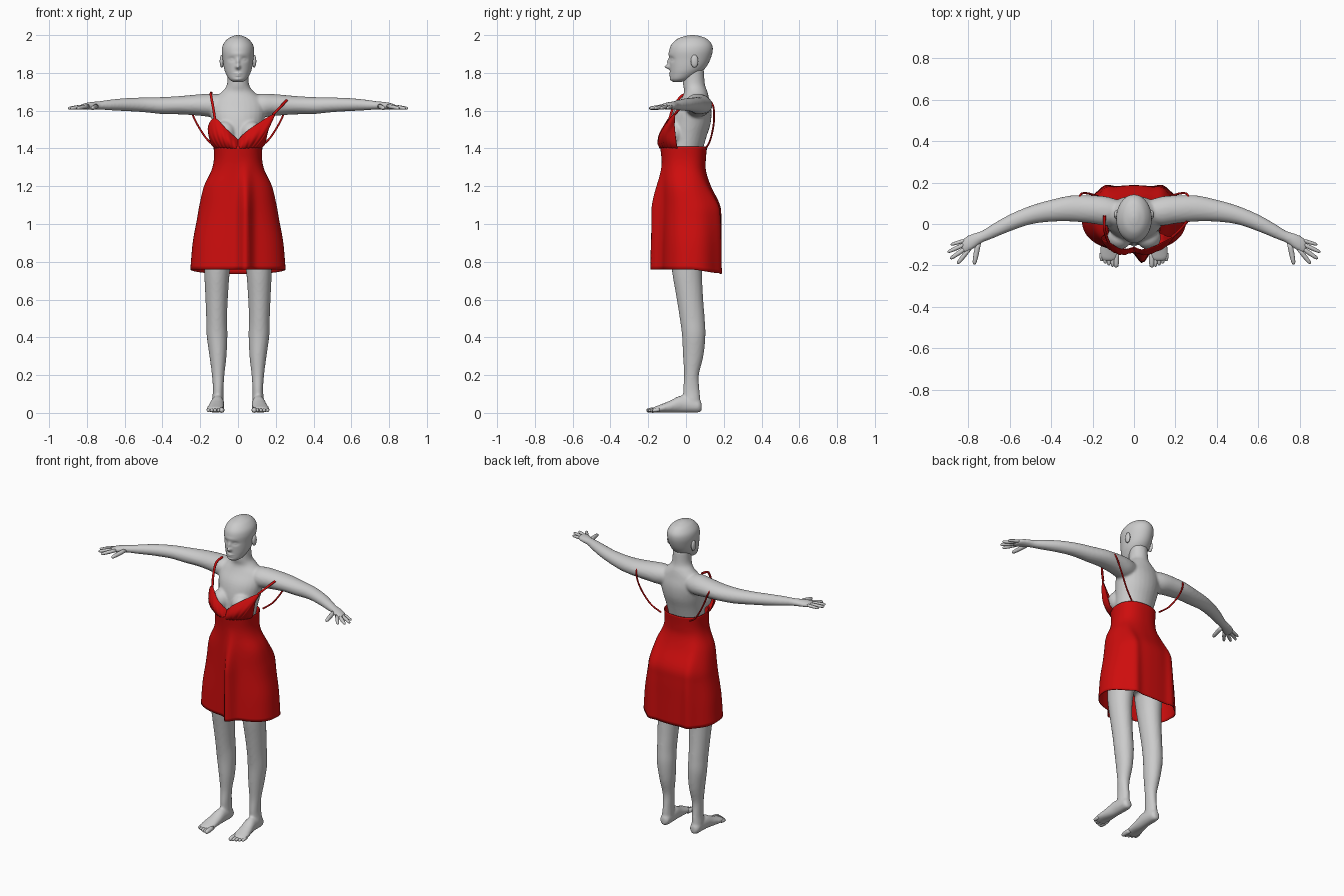
import bpy, bmesh, math
from mathutils import Vector

cube = bpy.data.objects.get("Cube")
if cube:
    bpy.data.objects.remove(cube, do_unlink=True)


def material(name, rgb):
    m = bpy.data.materials.new(name)
    m.use_nodes = True
    m.diffuse_color = (*rgb, 1)
    bsdf = m.node_tree.nodes["Principled BSDF"]
    bsdf.inputs["Base Color"].default_value = (*rgb, 1)
    bsdf.inputs["Roughness"].default_value = 0.7
    return m


SKIN = material("grey skin", (0.6, 0.6, 0.6))
RED = material("red cloth", (0.62, 0.004, 0.004))


def finish(bm, name, mat):
    bmesh.ops.recalc_face_normals(bm, faces=bm.faces)
    for f in bm.faces:
        f.smooth = True
    me = bpy.data.meshes.new(name)
    bm.to_mesh(me)
    bm.free()
    me.materials.append(mat)
    ob = bpy.data.objects.new(name, me)
    bpy.context.collection.objects.link(ob)
    return ob


def spline(rows, steps):
    """Smooth Catmull-Rom interpolation of rows of numbers."""
    out = []
    for i in range(len(rows) - 1):
        a, b, c, d = (rows[max(0, min(len(rows) - 1, i + k))] for k in (-1, 0, 1, 2))
        for s in range(steps):
            t = s / steps
            out.append([q + t * ((r - p) + t * ((2 * p - 5 * q + 4 * r - w)
                        + t * (3 * (q - r) + w - p))) / 2 for p, q, r, w in zip(a, b, c, d)])
    return out + [list(rows[-1])]


def grid(bm, pts, closed):
    """Skin a list of point rows with quads."""
    vs = [[bm.verts.new(p) for p in row] for row in pts]
    n = len(vs[0])
    for a, b in zip(vs, vs[1:]):
        for j in range(n if closed else n - 1):
            k = (j + 1) % n
            bm.faces.new((a[j], a[k], b[k], b[j]))
    return vs


def tube(bm, rings):
    """Closed tube with both ends capped."""
    vs = grid(bm, rings, True)
    bm.faces.new(vs[0])
    bm.faces.new(vs[-1])
    return [v for ring in vs for v in ring]


def loft(bm, axis, rows, side=1, n=28, steps=4):
    """Tube along an axis; rows are (position on axis, two centres, two radii)."""
    rings = []
    for t, c1, c2, r1, r2 in spline(rows, steps):
        ring = []
        for j in range(n):
            a = math.tau * j / n
            p = [c1 + r1 * math.cos(a), c2 + r2 * math.sin(a)]
            p.insert("xyz".index(axis), t)
            ring.append((p[0] * side, p[1], p[2]))
        rings.append(ring)
    return tube(bm, rings)


def ball(bm, centre, size):
    for v in bmesh.ops.create_icosphere(bm, subdivisions=3, radius=1)["verts"]:
        v.co = Vector(centre) + Vector(size) * v.co


def digit(bm, a, b, r, side):
    """Tapered finger or toe with a rounded tip."""
    a, b = Vector((a[0] * side, *a[1:])), Vector((b[0] * side, *b[1:]))
    turn = (b - a).to_track_quat("Z", "Y")
    rings = []
    for t, k in ((0, 1), (.3, 1), (.5, 1.03), (.75, .9), (.9, .78), (.97, .5), (1, .1)):
        rings.append([a.lerp(b, t) + turn @ Vector((r * k * math.cos(q), r * k * math.sin(q), 0))
                      for q in (math.tau * j / 12 for j in range(12))])
    tube(bm, rings)


# Torso and neck
body = bmesh.new()
loft(body, "z", [(.86, 0, .03, .09, .06), (.92, 0, .03, .14, .095), (1.0, 0, .03, .17, .115),
                 (1.1, 0, .02, .16, .11), (1.25, 0, -.01, .113, .09), (1.35, 0, -.012, .113, .092),
                 (1.45, 0, .005, .122, .1), (1.53, 0, .022, .135, .108), (1.6, 0, .035, .145, .1),
                 (1.66, 0, .048, .13, .075), (1.7, 0, .052, .085, .062),
                 (1.74, 0, .042, .058, .058), (1.82, 0, .04, .055, .055)])

# Head, with the face pushed in and out by soft bumps (x, z, width, height, depth)
head = bmesh.new()
shape = loft(head, "z", [(1.752, 0, -.045, .025, .022), (1.768, 0, -.027, .048, .054),
                         (1.8, 0, -.004, .066, .08), (1.83, 0, .01, .075, .096),
                         (1.87, 0, .02, .081, .108), (1.915, 0, .026, .086, .115),
                         (1.95, 0, .03, .079, .107), (1.98, 0, .033, .055, .078),
                         (1.995, 0, .034, .026, .038), (2, 0, .034, .006, .008)], n=88, steps=8)
FACE = [(0, 1.832, .011, .011, .026), (0, 1.858, .008, .018, .012), (0, 1.9, .035, .01, .003),
        (0, 1.797, .018, .005, .008), (0, 1.786, .015, .004, .007), (0, 1.765, .02, .009, .005)]
for s in (1, -1):
    FACE += [(s * .034, 1.872, .015, .011, -.01), (s * .034, 1.871, .009, .006, .007)]
for v in shape:
    if v.co.y < 0:
        x, z = v.co.x, v.co.z
        v.co.y -= sum(d * math.exp(-((x - fx) / w) ** 2 - ((z - fz) / h) ** 2)
                      for fx, fz, w, h, d in FACE)
finish(head, "head", SKIN)

for s, word in ((1, "left"), (-1, "right")):
    ear = bmesh.new()
    ball(ear, (s * .086, .045, 1.862), (.011, .02, .034))
    finish(ear, word + "_ear", SKIN)
    # Breast
    ball(body, (s * .07, -.065, 1.48), (.06, .058, .065))
    # Arm and palm
    loft(body, "x", [(.06, .06, 1.63, .05, .05), (.13, .062, 1.628, .07, .062),
                     (.2, .07, 1.63, .068, .057), (.3, .075, 1.629, .063, .049),
                     (.4, .064, 1.627, .053, .045), (.5, .043, 1.631, .045, .039),
                     (.6, .005, 1.632, .041, .034), (.68, -.034, 1.63, .035, .028),
                     (.735, -.062, 1.628, .029, .022), (.78, -.085, 1.626, .038, .02),
                     (.815, -.102, 1.622, .039, .016), (.832, -.106, 1.62, .026, .01)], s)
    # Fingers, little finger first, thumb last
    fingers = bmesh.new()
    for a, b, r in [((.805, -.076), (.885, -.1), .009), ((.81, -.095), (.9, -.136), .01),
                    ((.805, -.112), (.887, -.168), .0105), ((.795, -.12), (.852, -.192), .0105),
                    ((.75, -.085), (.772, -.196), .0125)]:
        digit(fingers, (*a, 1.624), (*b, 1.612), r, s)
    finish(fingers, word + "_fingers", SKIN)
    # Leg
    loft(body, "z", [(.02, .107, .035, .026, .036), (.06, .107, .032, .031, .044),
                     (.12, .105, .028, .028, .044), (.2, .105, .029, .033, .039),
                     (.3, .106, .038, .045, .054), (.41, .111, .041, .055, .062),
                     (.5, .113, .033, .055, .066), (.62, .113, .019, .06, .071),
                     (.75, .111, .006, .068, .08), (.86, .104, .01, .078, .092),
                     (.98, .09, .025, .08, .1)], s)
    # Foot
    loft(body, "y", [(.083, .107, .032, .014, .02), (.068, .107, .036, .03, .034),
                     (.02, .107, .042, .034, .041), (-.03, .109, .046, .036, .045),
                     (-.08, .114, .034, .041, .033), (-.13, .119, .024, .046, .022),
                     (-.165, .12, .017, .042, .016), (-.178, .12, .015, .03, .01)], s)
    # Toes, big toe first
    toes = bmesh.new()
    for i, tip in enumerate((-.21, -.207, -.2, -.191, -.179)):
        x = .086 + .0175 * i
        digit(toes, (x, -.14, .018), (x, tip, .012), .014 if i == 0 else .01, s)
    finish(toes, word + "_toes", SKIN)

# Fuse torso and limbs into one skin, once
body_ob = finish(body, "body", SKIN)
fuse = body_ob.modifiers.new("fuse", "REMESH")
fuse.mode = "VOXEL"
fuse.voxel_size = 0.008
fuse.use_smooth_shade = True
soften = body_ob.modifiers.new("soften", "SMOOTH")
soften.iterations = 4
depsgraph = bpy.context.evaluated_depsgraph_get()
fused = bpy.data.meshes.new_from_object(body_ob.evaluated_get(depsgraph))
body_ob.modifiers.clear()
body_ob.data = fused


def cloth(ob):
    m = ob.modifiers.new("cloth thickness", "SOLIDIFY")
    m.thickness = 0.004
    m.offset = 0


def power(v, e):
    return math.copysign(abs(v) ** e, v)


# Skirt and bodice: rows are (height, half width, front, back)
skirt = bmesh.new()
rows = []
for z, hw, yf, yb in spline([(.76, .25, -.13, .185), (.9, .238, -.128, .185), (1.02, .216, -.126, .185),
                             (1.1, .202, -.125, .178), (1.2, .178, -.124, .13), (1.28, .14, -.124, .104),
                             (1.34, .126, -.127, .103), (1.41, .127, -.135, .11)], 5):
    flare = max(0, min(1, (1.36 - z) / .3))
    flare *= flare * (3 - 2 * flare)
    ring = []
    for j in range(120):
        a = math.tau * j / 120
        c, s = math.cos(a), math.sin(a)
        mid = (yf + yb) / 2 * flare
        x = hw * power(c, .85)
        y = mid + (power(s, .85) * (yb - mid) if s > 0 else -power(s, .85) * (yf - mid))
        if s < 0:    # front pleat
            y -= .058 * flare * math.exp(-((x - .04) / .032) ** 2)
        else:        # back folds
            y += .022 * flare * s * math.exp(-((abs(x) - .14) / .035) ** 2)
        drop = .025 * max(0, s) * max(0, 1 - (z - .76) / .3)
        ring.append((x, y, z - drop))
    rows.append(ring)
grid(skirt, rows, True)
cloth(finish(skirt, "dress_skirt", RED))

# Bust cups, the left one pulled out towards the slipped strap
for name, s, peak, rim in (("right_cup", -1, (.122, -.088, 1.56), (.158, -.068, 1.51)),
                           ("left_cup", 1, (.19, -.062, 1.582), (.165, -.06, 1.52))):
    bm = bmesh.new()
    top = spline([(0, -.112, 1.445), (.06, -.122, 1.5), peak, rim, (.142, -.05, 1.42)], 10)
    pts = []
    for i, t in enumerate(top):
        u = i / (len(top) - 1)
        a = u * 1.25
        base = Vector((.128 * math.sin(a), -.136 * math.cos(a), 1.4))
        col = []
        for k in range(17):
            v = k / 16
            p = base.lerp(Vector(t), v)
            puff = math.sin(math.pi * u) * math.sin(math.pi * v ** .8)
            p += Vector((.02 * u, -.03, 0)) * puff
            p.y += .003 * math.sin(u * 50) * (1 - v)
            col.append((p.x * s, p.y, p.z))
        pts.append(col)
    grid(bm, pts, False)
    cloth(finish(bm, name, RED))


# Shoulder straps
def strap(name, points, r):
    cu = bpy.data.curves.new(name, "CURVE")
    cu.dimensions = "3D"
    cu.bevel_depth = r
    cu.bevel_resolution = 2
    path = spline(points, 8)
    sp = cu.splines.new("POLY")
    sp.points.add(len(path) - 1)
    for q, p in zip(sp.points, path):
        q.co = (*p, 1)
    cu.materials.append(RED)
    bpy.context.collection.objects.link(bpy.data.objects.new(name, cu))


strap("right_front_strap", [(-.122, -.088, 1.555), (-.132, -.065, 1.62),
                            (-.143, -.02, 1.68), (-.142, .04, 1.694)], .007)
strap("left_front_strap", [(.185, -.062, 1.578), (.225, -.025, 1.62), (.258, .015, 1.655)], .007)
for name, s in (("right_back_strap", -1), ("left_back_strap", 1)):
    strap(name, [(s * .262, .1, 1.672), (s * .258, .142, 1.63), (s * .225, .148, 1.545),
                 (s * .165, .13, 1.45), (s * .105, .105, 1.4)], .005)
